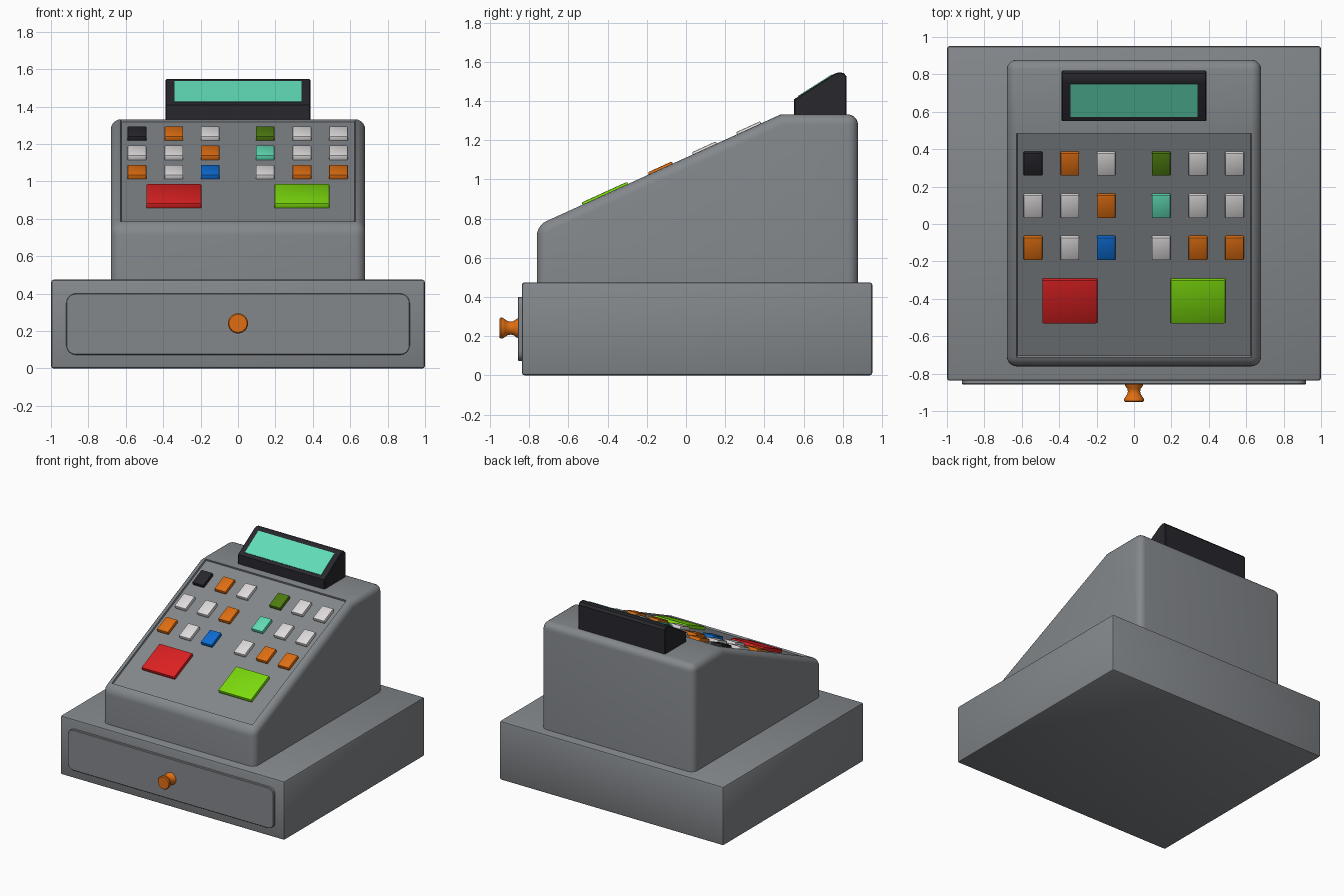
import bpy, bmesh, math
from mathutils import Matrix, Vector

if "Cube" in bpy.data.objects:
    bpy.data.objects.remove(bpy.data.objects["Cube"])


def material(name, r, g, b):
    m = bpy.data.materials.new(name)
    m.diffuse_color = (r, g, b, 1)
    m.use_nodes = True
    m.node_tree.nodes["Principled BSDF"].inputs["Base Color"].default_value = m.diffuse_color
    return m


GREY = material("casing grey", 0.23, 0.245, 0.26)
DARK = material("dark charcoal", 0.02, 0.02, 0.026)
MINT = material("mint", 0.12, 0.72, 0.47)
ORANGE = material("orange", 0.73, 0.155, 0.006)
WHITE = material("off white", 0.74, 0.71, 0.72)
RED = material("red", 0.72, 0.015, 0.016)
LIME = material("lime green", 0.2, 0.7, 0.004)
GREEN = material("dark green", 0.075, 0.2, 0.005)
BLUE = material("blue", 0.004, 0.15, 0.65)


def finish(name, bm, mat):
    bmesh.ops.recalc_face_normals(bm, faces=bm.faces[:])
    mesh = bpy.data.meshes.new(name)
    bm.to_mesh(mesh)
    bm.free()
    mesh.materials.append(mat)
    ob = bpy.data.objects.new(name, mesh)
    bpy.context.collection.objects.link(ob)
    bpy.ops.object.select_all(action='DESELECT')
    ob.select_set(True)
    bpy.context.view_layer.objects.active = ob
    bpy.ops.object.shade_smooth_by_angle(angle=math.radians(35))
    return ob


def bevel(bm, edges, offset, segments):
    bmesh.ops.bevel(bm, geom=edges, offset=offset, segments=segments,
                    profile=0.5, affect='EDGES', clamp_overlap=True)


def box(name, size, center, mat, round_off=0.0, segments=2, tilt=0.0):
    bm = bmesh.new()
    bmesh.ops.create_cube(bm, size=1, matrix=Matrix.Diagonal((*size, 1)))
    if round_off:
        bevel(bm, bm.edges[:], round_off, segments)
    bm.transform(Matrix.Translation(center) @ Matrix.Rotation(tilt, 4, 'X'))
    return finish(name, bm, mat)


def prism(points, half_width):
    """Side profile of (y, z) points, swept across x."""
    bm = bmesh.new()
    face = bm.faces.new([bm.verts.new((-half_width, y, z)) for y, z in points])
    ext = bmesh.ops.extrude_face_region(bm, geom=[face])
    verts = [v for v in ext["geom"] if isinstance(v, bmesh.types.BMVert)]
    bmesh.ops.translate(bm, verts=verts, vec=(2 * half_width, 0, 0))
    bmesh.ops.recalc_face_normals(bm, faces=bm.faces[:])
    return bm


# Cash drawer base
box("drawer_base", (2, 1.79, 0.475), (0, 0.057, 0.2375), GREY, 0.015, 2)

# Drawer front with rounded corners
bm = bmesh.new()
bmesh.ops.create_cube(bm, size=1, matrix=Matrix.Translation((0, -0.845, 0.237))
                      @ Matrix.Diagonal((1.838, 0.026, 0.328, 1)))
bevel(bm, [e for e in bm.edges if abs(e.verts[0].co.y - e.verts[1].co.y) > 0.01], 0.05, 5)
front = [e for e in bm.edges if all(v.co.y < -0.85 for v in e.verts)]
bevel(bm, front, 0.004, 1)
finish("drawer_front", bm, GREY)

# Drawer knob, turned around the y axis
bm = bmesh.new()
rings = []
N = 24
for y, r in [(-0.855, 0.05), (-0.866, 0.047), (-0.88, 0.036), (-0.895, 0.033), (-0.91, 0.036),
             (-0.925, 0.046), (-0.935, 0.053), (-0.945, 0.054), (-0.952, 0.048)]:
    rings.append([bm.verts.new((r * math.cos(2 * math.pi * i / N), y,
                                0.241 + r * math.sin(2 * math.pi * i / N))) for i in range(N)])
for a, b in zip(rings, rings[1:]):
    for i in range(N):
        bm.faces.new((a[i], a[(i + 1) % N], b[(i + 1) % N], b[i]))
bm.faces.new(rings[0])
bm.faces.new(rings[-1])
finish("drawer_knob", bm, ORANGE)

# Sloped body: rounded edges, recessed key panel
LOW, HIGH = Vector((0, -0.761, 0.765)), Vector((0, 0.484, 1.332))
SLOPE = math.atan2(HIGH.z - LOW.z, HIGH.y - LOW.y)
NORMAL = Vector((0, -math.sin(SLOPE), math.cos(SLOPE)))
bm = prism([(LOW.y, 0.47), (LOW.y, LOW.z), (HIGH.y, HIGH.z), (0.878, 1.332), (0.878, 0.47)], 0.68)
ridge = lambda e: all(abs(v.co.y - HIGH.y) < 0.001 for v in e.verts)
floor = lambda e: all(v.co.z < 0.48 for v in e.verts)
bevel(bm, [e for e in bm.edges if not ridge(e) and not floor(e)], 0.053, 5)
bm.normal_update()
panel = max((f for f in bm.faces if f.normal.dot(NORMAL) > 0.999), key=lambda f: f.calc_area())
bmesh.ops.inset_individual(bm, faces=[panel], thickness=0.004, depth=-0.014)
finish("register_body", bm, GREY)


# Keys sitting on the slope
def key(name, x, y, w, length, mat):
    z = LOW.z + (y - LOW.y) * math.tan(SLOPE)
    box(name, (w, length, 0.034), Vector((x, y, z)) - NORMAL * 0.005, mat, 0.006, 2, SLOPE)


columns = (-0.54, -0.343, -0.149, 0.145, 0.342, 0.537)
rows = ((0.322, (DARK, ORANGE, WHITE, GREEN, WHITE, WHITE)),
        (0.096, (WHITE, WHITE, ORANGE, MINT, WHITE, WHITE)),
        (-0.129, (ORANGE, WHITE, BLUE, WHITE, ORANGE, ORANGE)))
for r, (y, mats) in enumerate(rows):
    for c, (x, mat) in enumerate(zip(columns, mats)):
        key(f"key_{r + 1}_{c + 1}", x, y, 0.1, 0.134, mat)
key("cancel_key", -0.343, -0.412, 0.294, 0.255, RED)
key("enter_key", 0.342, -0.412, 0.294, 0.255, LIME)

# Display housing
bm = prism([(0.55, 1.325), (0.55, 1.408), (0.755, 1.538), (0.78, 1.547),
            (0.805, 1.543), (0.82, 1.525), (0.82, 1.325)], 0.387)
bevel(bm, [e for e in bm.edges if abs(e.verts[0].co.x - e.verts[1].co.x) < 0.01
           and not floor(e)], 0.005, 1)
finish("display_housing", bm, DARK)

# Display screen, a thin plate on the sloped face
tilt = math.atan2(0.13, 0.205)
box("display_screen", (0.68, 0.205, 0.008), (0, 0.661, 1.4784), MINT, 0, 1, tilt)
